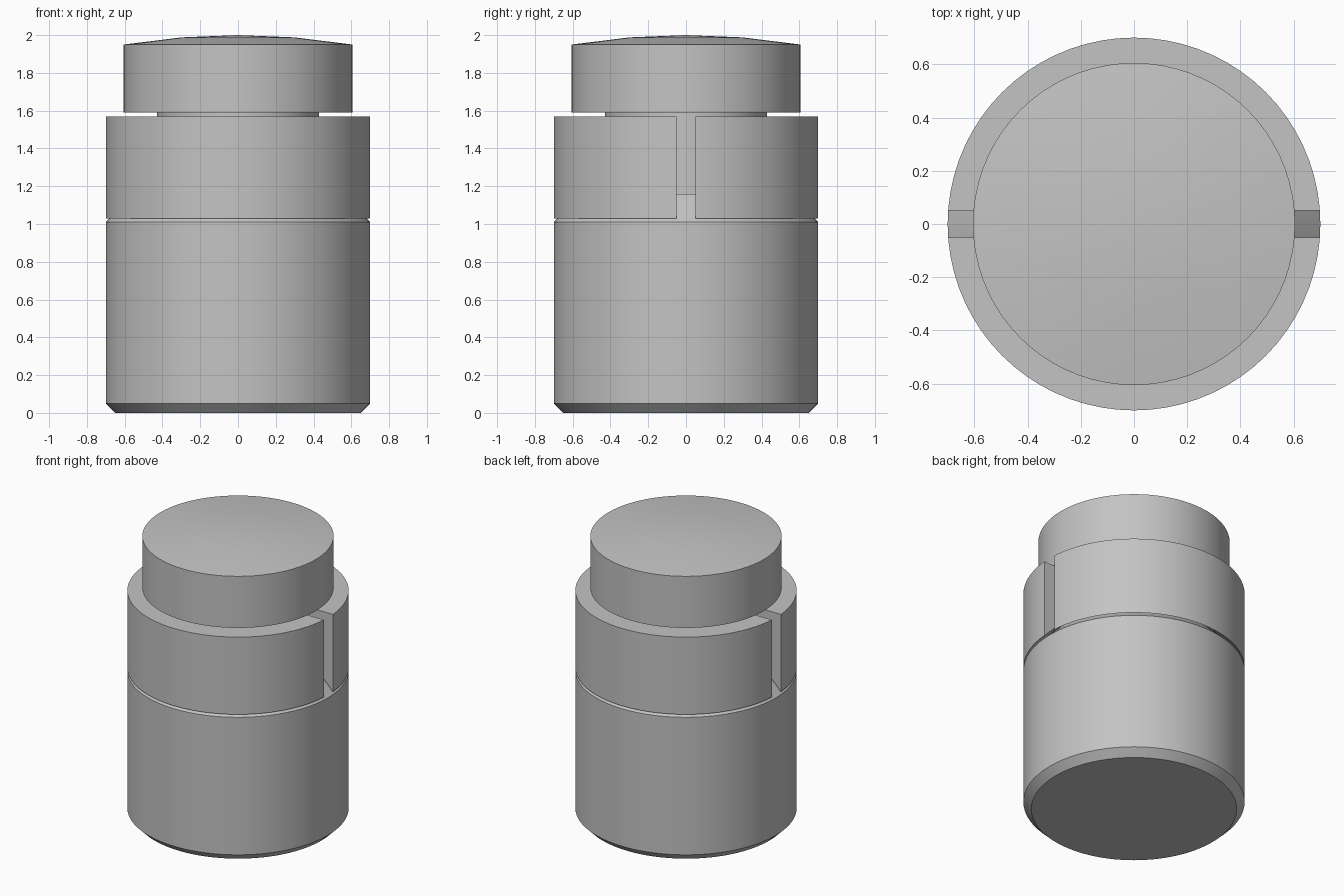
import bpy, bmesh, math

if "Cube" in bpy.data.objects:
    bpy.data.objects.remove(bpy.data.objects["Cube"], do_unlink=True)

SEGMENTS = 72

grey = bpy.data.materials.new("plain_grey")
grey.use_nodes = True
colour = (0.55, 0.55, 0.55, 1)
grey.diffuse_color = colour
grey.node_tree.nodes["Principled BSDF"].inputs["Base Color"].default_value = colour


def finish(obj):
    bpy.ops.object.select_all(action="DESELECT")
    obj.select_set(True)
    bpy.context.view_layer.objects.active = obj
    bpy.ops.object.shade_smooth_by_angle(angle=math.radians(25))


def lathe(name, profile, closed=False):
    """Turn a profile of (radius, height) points around the z axis."""
    bm = bmesh.new()
    verts = [bm.verts.new((r, 0, z)) for r, z in profile]
    pairs = list(zip(verts, verts[1:]))
    if closed:
        pairs.append((verts[-1], verts[0]))
    edges = [bm.edges.new(p) for p in pairs]
    bmesh.ops.spin(bm, geom=verts + edges, axis=(0, 0, 1), cent=(0, 0, 0),
                   angle=math.tau, steps=SEGMENTS)
    bmesh.ops.remove_doubles(bm, verts=bm.verts, dist=0.0005)
    bmesh.ops.recalc_face_normals(bm, faces=bm.faces)
    mesh = bpy.data.meshes.new(name)
    bm.to_mesh(mesh)
    bm.free()
    mesh.materials.append(grey)
    obj = bpy.data.objects.new(name, mesh)
    bpy.context.collection.objects.link(obj)
    return obj


# Body: chamfered base, conical seat and narrow stem up to the cap
body = lathe("body", [(0, 0), (0.65, 0), (0.70, 0.05), (0.70, 1.01),
                      (0.55, 1.16), (0.43, 1.16), (0.43, 1.60), (0, 1.60)])
finish(body)

# Collar resting just above the conical seat, split by a slot on each side
collar = lathe("split_collar", [(0.70, 1.03), (0.70, 1.57), (0.45, 1.57),
                                (0.45, 1.18), (0.55, 1.18)], closed=True)
bpy.ops.mesh.primitive_cube_add(size=1, location=(0, 0, 1.3))
cutter = bpy.context.object
cutter.name = "slot_cutter"
cutter.scale = (2, 0.1, 1)
cutter.hide_render = True
slot = collar.modifiers.new("slot", "BOOLEAN")
slot.object = cutter
slot.operation = "DIFFERENCE"
slot.solver = "EXACT"
bpy.context.view_layer.objects.active = collar
bpy.ops.object.modifier_apply(modifier=slot.name)
bpy.data.objects.remove(cutter, do_unlink=True)
finish(collar)

# Cap with a shallow domed top
cap = lathe("domed_cap", [(0, 1.59), (0.605, 1.59), (0.605, 1.95),
                          (0.30, 1.988), (0, 2.0)])
finish(cap)
